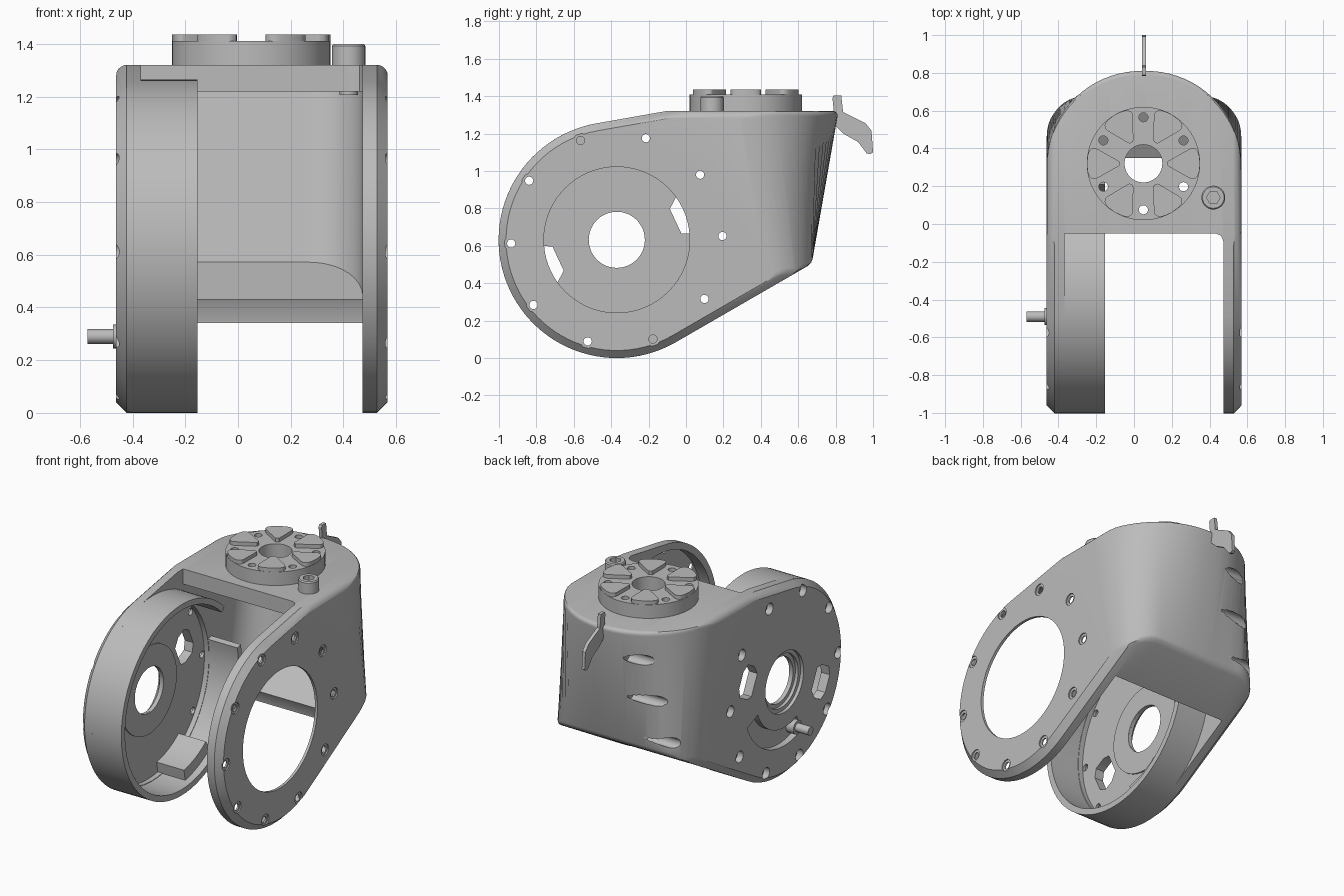
import bpy, bmesh
from math import sin, cos, sqrt, radians, pi

cube = bpy.data.objects.get("Cube")
if cube:
    bpy.data.objects.remove(cube)

grey = bpy.data.materials.new("machined grey")
grey.use_nodes = True
grey.diffuse_color = (0.5, 0.5, 0.5, 1)
grey.node_tree.nodes["Principled BSDF"].inputs["Base Color"].default_value = (0.5, 0.5, 0.5, 1)

CY, CZ, R = -0.37, 0.632, 0.632     # joint axis and outer radius
MX, HALF, TOP = 0.053, 0.515, 1.32  # middle and half width of the housing, top deck height
FY = 0.32                           # flange centre


def loft(name, rings, closed=False):
    """Skin a list of equal rings of points."""
    bm = bmesh.new()
    rows = [[bm.verts.new(p) for p in ring] for ring in rings]
    n = len(rows[0])
    pairs = list(zip(rows, rows[1:])) + ([(rows[-1], rows[0])] if closed else [])
    for a, b in pairs:
        for i in range(n):
            j = (i + 1) % n
            bm.faces.new((a[i], a[j], b[j], b[i]))
    if not closed:
        bm.faces.new(rows[0])
        bm.faces.new(rows[-1])
    bmesh.ops.recalc_face_normals(bm, faces=bm.faces)
    mesh = bpy.data.meshes.new(name)
    bm.to_mesh(mesh)
    bm.free()
    ob = bpy.data.objects.new(name, mesh)
    bpy.context.collection.objects.link(ob)
    return ob


def turned_x(name, y, z, steps, n=24):
    """Stepped round bar along x; steps are (x, radius)."""
    return loft(name, [[(x, y + r * cos(2 * pi * i / n), z + r * sin(2 * pi * i / n))
                        for i in range(n)] for x, r in steps])


def turned_z(name, x, y, steps, n=24):
    return loft(name, [[(x + r * cos(2 * pi * i / n), y + r * sin(2 * pi * i / n), z)
                        for i in range(n)] for z, r in steps])


def arc_block(name, r0, r1, x0, x1, a0, a1, n):
    """Rectangular section swept about the joint axis."""
    full = a1 - a0 == 360
    rings = []
    for i in range(n if full else n + 1):
        a = radians(a0 + (a1 - a0) * i / n)
        rings.append([(x, CY + r * cos(a), CZ + r * sin(a))
                      for x, r in ((x0, r0), (x1, r0), (x1, r1), (x0, r1))])
    return loft(name, rings, full)


def prism_x(name, pts, x0, x1):
    return loft(name, [[(x, y, z) for y, z in pts] for x in (x0, x1)])


def cut(ob, cutters):
    for c in cutters:
        m = ob.modifiers.new("cut", "BOOLEAN")
        m.operation, m.solver, m.object = "DIFFERENCE", "EXACT", c
    bpy.context.view_layer.update()
    dg = bpy.context.evaluated_depsgraph_get()
    mesh = bpy.data.meshes.new_from_object(ob.evaluated_get(dg))
    ob.modifiers.clear()
    ob.data = mesh


def back_y(z, s):
    """Sloping back wall, moved forward by s."""
    return 0.815 - s - 0.173 * (TOP - z)


def corner_shift(x, rc):
    """How far a rear corner of radius rc moves the back wall forward."""
    d = max(0, abs(x - MX) - (HALF - rc))
    return rc - sqrt(max(0, rc * rc - d * d))


def outline(x):
    """Side profile of the housing, inset at the outer faces."""
    e = max(0, abs(x - MX) - HALF + 0.04)
    r = R - e
    zt = TOP - (0.04 - sqrt(max(0, 0.0016 - e * e)))
    pts = [(CY + r * cos(radians(a)), CZ + r * sin(radians(a))) for a in range(100, 301, 4)]
    # the rear corners tighten from a half round on top to a small radius below
    low, high = corner_shift(x, 0.2), corner_shift(x, 0.5)
    a = back_y(0, low)
    z = (0.5 * (a - CY) + 0.866 * CZ - r) / (0.866 - 0.0865)
    y = back_y(z, low)
    pts += [(y - 0.026, z - 0.015), (y - 0.005, z + 0.004), (y + 0.003, z + 0.025)]
    for dy, dz in ((0, 0.028), (0.002, 0.017), (0.008, 0.008), (0.017, 0.002), (0.028, 0)):
        pts.append((back_y(zt - dz, high) - dy, zt - dz))
    t = radians(100)
    pts.append((CY + (r - (zt - CZ) * sin(t)) / cos(t), zt))
    return [(x, y, z) for y, z in pts]


# Housing: side profile lofted across the width with a rounded back
us = [sin(radians(-90 + 5 * i)) for i in range(37)] + [1 - 0.04 / HALF, 0.04 / HALF - 1]
housing = loft("housing", [outline(MX + HALF * u) for u in sorted(us)])


# Inner cavity with sloping floor and rounded rear corners
def cavity_ring(x):
    d = min(1, max(0, abs(x - MX) - 0.217) / 0.203)
    s = 0.09 + 0.2 * (1 - sqrt(1 - d * d))
    z = (0.43 + 0.577 * (back_y(0, s) - 0.35)) / 0.9
    pts = [(-1.3, -0.3), (-1.3, 1.22), (back_y(1.22, s), 1.22), (back_y(z, s), z),
           (0.35, 0.43), (0.39, 0.35), (0.39, -0.3)]
    return [(x, py, pz) for py, pz in pts]


corner = [0.2 + 0.22 * sin(radians(a)) for a in range(0, 91, 10)]
xs = [MX - v for v in reversed(corner)] + [MX + v for v in corner]
cutters = [loft("cavity_cutter", [cavity_ring(x) for x in xs])]

# Gap between the two arms
gap = [(-0.367, -2), (0.473, -2), (0.473, -0.09), (0.461, -0.062), (0.433, -0.05), (-0.367, -0.05)]
cutters.append(loft("gap_cutter", [[(x, y, z) for x, y in gap] for z in (-0.5, 2)]))

# Large opening in the left arm, recessed inner faces, stepped bearing bore in the right arm
cutters.append(turned_x("opening_cutter", CY, CZ, [(0.3, 0.588), (0.55, 0.588),
                                                   (0.55, 0.39), (0.7, 0.39)], 72))
cutters.append(turned_x("recess_cutter", CY, CZ, [(-0.4, 0.59), (-0.2, 0.59)], 72))
cutters.append(turned_x("bore_cutter", CY, CZ, [(-0.6, 0.2), (-0.44, 0.2), (-0.44, 0.175),
                                                (-0.42, 0.175), (-0.42, 0.15), (-0.2, 0.15)], 48))

# Ring of ten counterbored bolt holes
for k in range(10):
    a = radians(2 + 36 * k)
    cutters.append(turned_x("bolt_cutter", CY + 0.565 * cos(a), CZ + 0.565 * sin(a),
                            [(-0.6, 0.038), (-0.42, 0.038), (-0.42, 0.022),
                             (0.56, 0.022), (0.56, 0.038), (0.7, 0.038)], 20))

# Two windows and a curved groove in the right arm
window = [(0.327, -0.114), (0.37, -0.135), (0.45, -0.13), (0.485, -0.08),
          (0.485, 0.03), (0.45, 0.075), (0.38, 0.07), (0.327, 0.03)]
for a in (radians(25), radians(205)):
    pts = [(CY + r * cos(a) - t * sin(a), CZ + r * sin(a) + t * cos(a)) for r, t in window]
    cutters.append(prism_x("window_cutter", pts, -0.6, -0.3))
cutters.append(arc_block("groove_cutter", 0.3, 0.42, -0.6, -0.42, -115, -22, 20))

# Access bores running into the curved back
for y, z in ((0.737, 1.13), (0.695, 0.86), (0.65, 0.59)):
    cutters.append(turned_x("access_cutter", y, z, [(-0.7, 0.034), (-0.08, 0.034)]))

# Centre and bolt holes shared by the deck and flange
top_holes = [turned_z("centre_cutter", 0.05, FY, [(1.1, 0.1), (1.6, 0.1)], 40)]
for k in range(6):
    a = radians(30 + 60 * k)
    top_holes.append(turned_z("flange_bolt_cutter", 0.05 + 0.245 * cos(a), FY + 0.245 * sin(a),
                              [(1.1, 0.024), (1.6, 0.024)], 20))
cut(housing, cutters + top_holes)

# Output flange with six raised pads
flange = turned_z("flange", 0.05, FY, [(1.31, 0.3), (1.41, 0.3)], 64)
cut(flange, top_holes)
parts = [housing, flange]
side = [(0.128, 0.01), (0.135, 0.016), (0.243, 0.077), (0.26, 0.082), (0.276, 0.078),
        (0.287, 0.068), (0.295, 0.045)]
pad = side + [(0.3, 0)] + [(r, -t) for r, t in reversed(side)]
for k in range(6):
    a = radians(60 * k)
    parts.append(loft("flange_pad_%d" % (k + 1),
                      [[(0.05 + r * cos(a) - t * sin(a), FY + r * sin(a) + t * cos(a), z)
                        for r, t in pad] for z in (1.405, 1.435)]))

# Socket screw beside the flange
screw = turned_z("deck_screw", 0.42, 0.14, [(1.205, 0.035), (1.31, 0.035), (1.31, 0.063),
                                            (1.392, 0.063), (1.4, 0.057)], 32)
socket = turned_z("socket_cutter", 0.42, 0.14, [(1.35, 0.036), (1.5, 0.036)], 6)
cut(screw, [socket])
parts.append(screw)

# Drum shell, hub ring and bosses inside the right arm
parts += [
    arc_block("drum_shell", 0.593, R, -0.41, -0.153, 45, 372, 90),
    arc_block("hub_ring", 0.15, 0.29, -0.41, -0.392, 0, 360, 64),
    arc_block("lower_boss", 0.52, 0.6, -0.41, -0.2, -80, -52, 6),
    arc_block("upper_boss", 0.53, 0.6, -0.41, -0.25, 104, 116, 4),
]

# Locating pin on the right arm
parts.append(turned_x("locating_pin", -0.49, 0.29, [(-0.57, 0.028), (-0.475, 0.028), (-0.475, 0.045),
                                                    (-0.41, 0.045)]))

# Thin lever at the back
lever = [(0.783, 1.39), (0.79, 1.403), (0.83, 1.403), (0.84, 1.315), (0.96, 1.255), (0.992, 1.215),
         (1.0, 1.1), (0.985, 1.09), (0.965, 1.095), (0.92, 1.155), (0.84, 1.2), (0.79, 1.25),
         (0.79, 1.32)]
parts.append(prism_x("rear_lever", lever, 0.042, 0.064))

# Remove the cutters, then colour and shade every part
for c in cutters + top_holes + [socket]:
    bpy.data.objects.remove(c)
bpy.ops.object.select_all(action="DESELECT")
for ob in parts:
    ob.data.materials.clear()
    ob.data.materials.append(grey)
    for p in ob.data.polygons:
        p.material_index = 0
    ob.select_set(True)
bpy.context.view_layer.objects.active = housing
bpy.ops.object.shade_smooth_by_angle(angle=radians(30))
